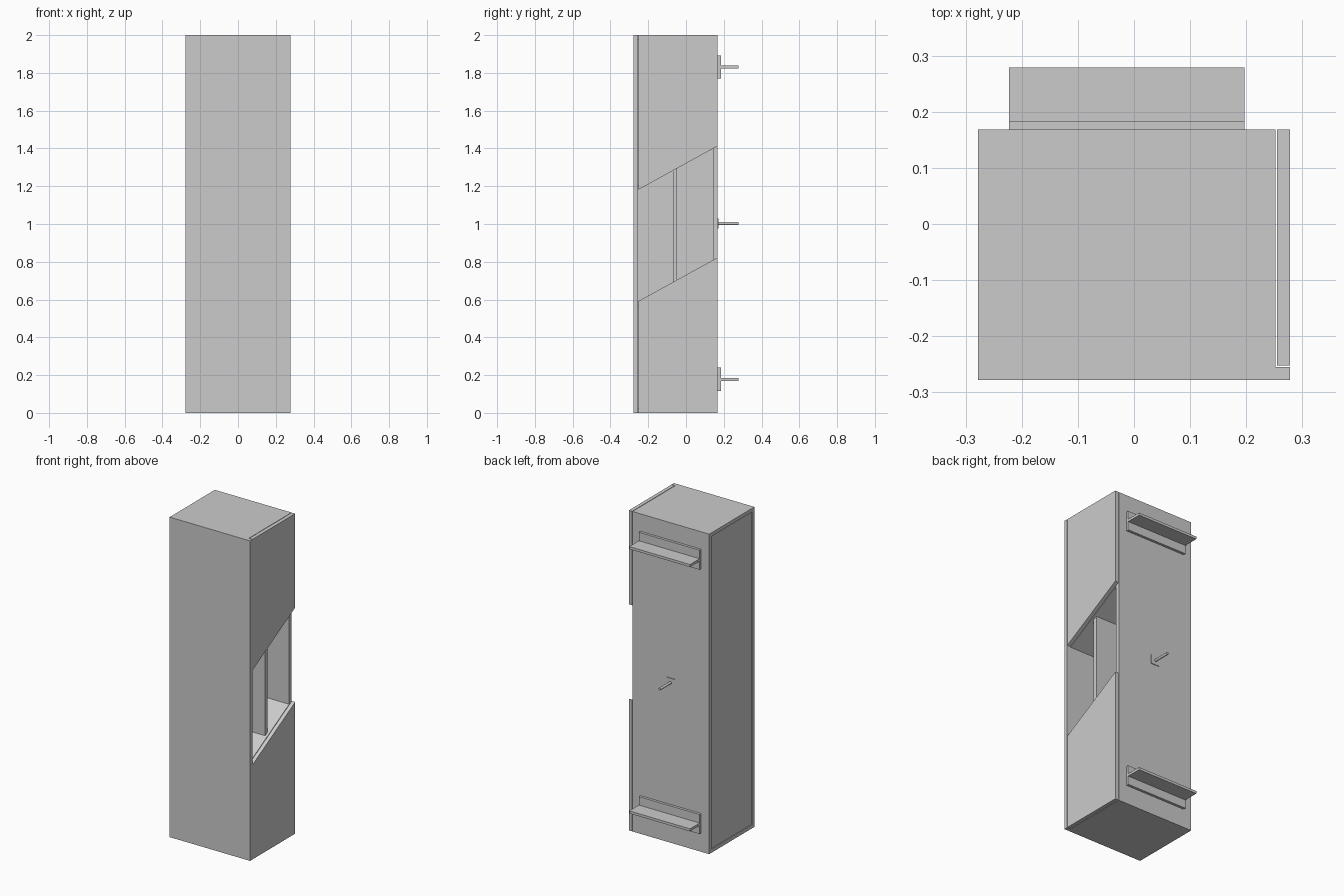
import bpy, bmesh

if "Cube" in bpy.data.objects:
    bpy.data.objects.remove(bpy.data.objects["Cube"])

X0, X1 = -0.278, 0.278        # cabinet width
Y0, Y1 = -0.278, 0.168        # cabinet front and back
H, T, GAP = 2.0, 0.023, 0.003 # height, board thickness, joint gap
XI = X1 - T - GAP             # right edge of the carcass
YF = Y0 + T                   # inside of the front board
SLOPE = (0.823 - 0.59) / (Y1 - YF)


def line(y, base):
    """Height of a slanted niche edge at depth y."""
    return base + SLOPE * (y - YF)


def prism(name, profile, x0, x1):
    """Extrude a (y, z) profile from x0 to x1."""
    bm = bmesh.new()
    face = bm.faces.new([bm.verts.new((x0, y, z)) for y, z in profile])
    ext = bmesh.ops.extrude_face_region(bm, geom=[face])
    verts = [v for v in ext["geom"] if isinstance(v, bmesh.types.BMVert)]
    bmesh.ops.translate(bm, verts=verts, vec=(x1 - x0, 0, 0))
    bmesh.ops.recalc_face_normals(bm, faces=bm.faces)
    mesh = bpy.data.meshes.new(name)
    bm.to_mesh(mesh)
    bm.free()
    ob = bpy.data.objects.new(name, mesh)
    bpy.context.collection.objects.link(ob)
    return ob


def box(name, x, y, z):
    return prism(name, [(y[0], z[0]), (y[1], z[0]), (y[1], z[1]), (y[0], z[1])], *x)


def slanted(name, x, y, lo, hi):
    """Board whose bottom and top follow the niche slope."""
    prism(name, [(y[0], line(y[0], lo)), (y[1], line(y[1], lo)),
                 (y[1], line(y[1], hi)), (y[0], line(y[0], hi))], *x)


# Carcass boards
box("front_board", (X0, X1), (Y0, YF), (0, H))
box("back_board", (X0, XI), (Y1 - T, Y1), (0, H))
box("top_board", (X0, XI), (YF, Y1 - T), (H - T, H))
box("bottom_board", (X0, XI), (YF, Y1 - T), (0, T))
box("left_panel", (X0 + 0.005, X0 + 0.005 + T), (YF, Y1 - T), (T, H - T))

# Right side panels either side of the slanted niche
LOW, HIGH = 0.59, 1.18
ys = YF + GAP
side_x = (X1 - T, X1)
prism("lower_side_panel", [(ys, 0), (Y1, 0), (Y1, line(Y1, LOW)), (ys, line(ys, LOW))], *side_x)
prism("upper_side_panel", [(ys, line(ys, HIGH)), (Y1, line(Y1, HIGH)), (Y1, H), (ys, H)], *side_x)

# Niche floor, ceiling and divider
inner_x = (X0 + 0.005 + T, XI)
inner_y = (YF, Y1 - T)
slanted("niche_floor", inner_x, inner_y, LOW - T, LOW)
slanted("niche_ceiling", inner_x, inner_y, HIGH, HIGH + T)
slanted("niche_divider", (inner_x[0], 0.237), (-0.07, -0.047), LOW, HIGH)

# T-shaped rear brackets
for label, z in (("lower", 0.178), ("upper", 1.83)):
    box(label + "_bracket_plate", (-0.223, 0.197), (Y1, 0.184), (z - 0.061, z + 0.061))
    box(label + "_bracket_flange", (-0.223, 0.197), (0.184, 0.279), (z - 0.008, z + 0.008))

# Central rear peg with its thin plate
box("peg_plate", (-0.043, 0.017), (Y1, 0.172), (0.976, 1.03))
bpy.ops.mesh.primitive_cylinder_add(vertices=16, radius=0.008, depth=0.107,
                                    location=(-0.013, 0.2255, 1.003),
                                    rotation=(1.5707963, 0, 0))
bpy.context.object.name = "peg"
bpy.ops.object.shade_smooth_by_angle()
